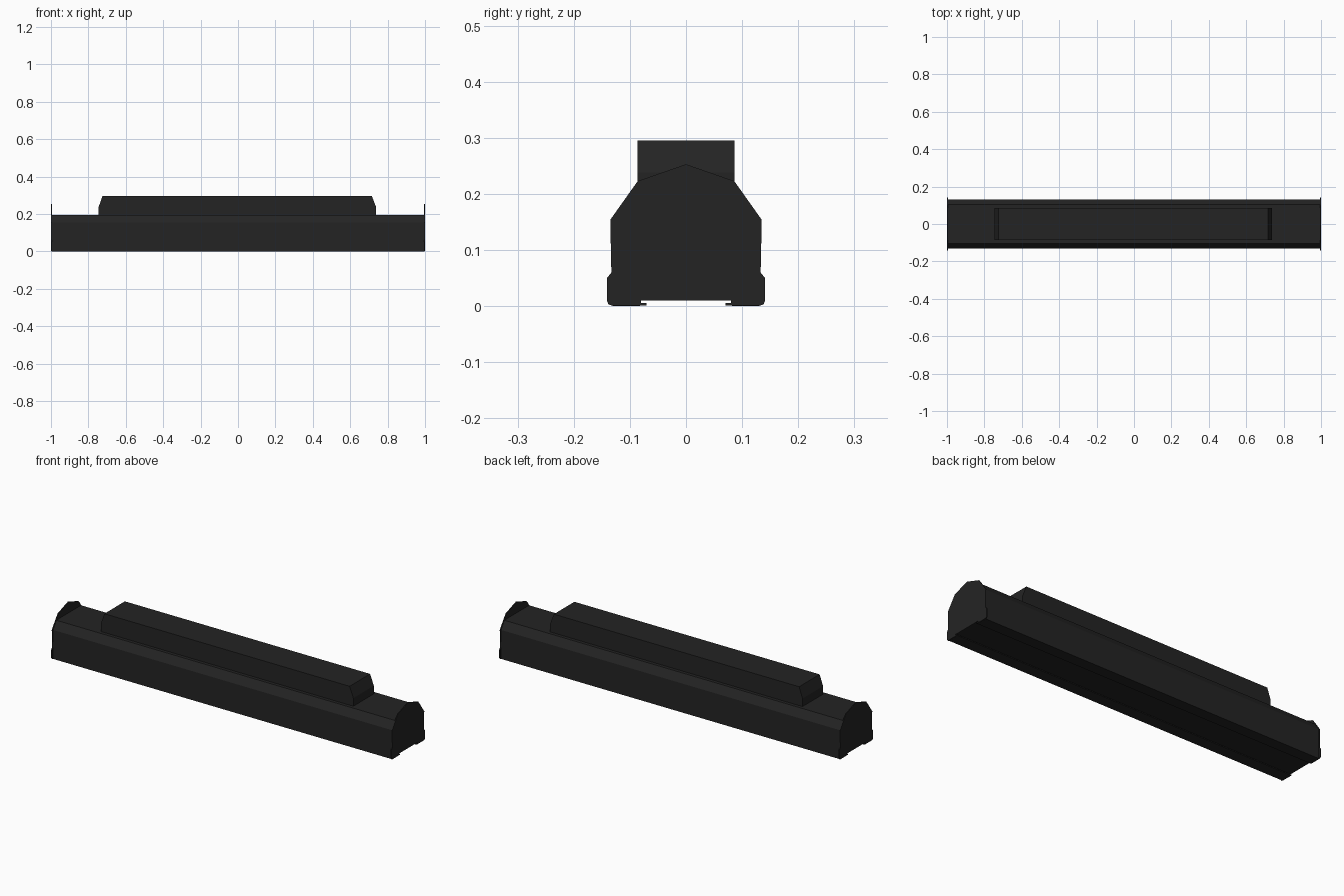
import bpy, bmesh

if "Cube" in bpy.data.objects:
    bpy.data.objects.remove(bpy.data.objects["Cube"])

black = bpy.data.materials.new("soft black")
black.diffuse_color = (0.0175, 0.0175, 0.0175, 1)
black.use_nodes = True
black.node_tree.nodes["Principled BSDF"].inputs["Base Color"].default_value = black.diffuse_color


def extrude(name, pts, axis, a, b):
    """Extrude a closed 2D outline: axis 'x' takes (y, z), axis 'y' takes (x, z)."""
    bm = bmesh.new()

    def place(p, d):
        return (d, p[0], p[1]) if axis == 'x' else (p[0], d, p[1])
    face = bm.faces.new([bm.verts.new(place(p, a)) for p in pts])
    new = bmesh.ops.extrude_face_region(bm, geom=[face])['geom']
    shift = (b - a, 0, 0) if axis == 'x' else (0, b - a, 0)
    bmesh.ops.translate(bm, vec=shift,
                        verts=[v for v in new if isinstance(v, bmesh.types.BMVert)])
    bmesh.ops.recalc_face_normals(bm, faces=bm.faces)
    me = bpy.data.meshes.new(name)
    bm.to_mesh(me)
    bm.free()
    me.materials.append(black)
    ob = bpy.data.objects.new(name, me)
    bpy.context.collection.objects.link(ob)
    return ob


def mirrored(half):
    """Complete a right half outline across y = 0."""
    return half + [(-y, z) for y, z in reversed(half) if y > 0]


# long housing with a shallow open channel and lips underneath
channel = [(0.08, 0.010), (0.08, 0.006), (0.07, 0.006), (0.07, 0.001)]
body = channel + [(0.131, 0.0), (0.131, 0.154), (0.104, 0.195)]
extrude("housing", mirrored(body), 'x', -0.996, 0.996)

# thin end caps, taller than the housing and flared at the foot
cap = channel + [(0.132, 0.001), (0.138, 0.003), (0.141, 0.010), (0.141, 0.050),
                 (0.133, 0.060), (0.135, 0.154), (0.086, 0.223), (0, 0.253)]
for side, s in (("left", -1), ("right", 1)):
    extrude(side + "_end_cap", mirrored(cap), 'x', s * 0.995, s * 1.0)

# raised top box with sloped ends
box = [(-0.745, 0.19), (0.738, 0.19), (0.738, 0.238), (0.716, 0.295),
       (-0.725, 0.295), (-0.745, 0.238)]
extrude("top_box", box, 'y', -0.086, 0.086)
